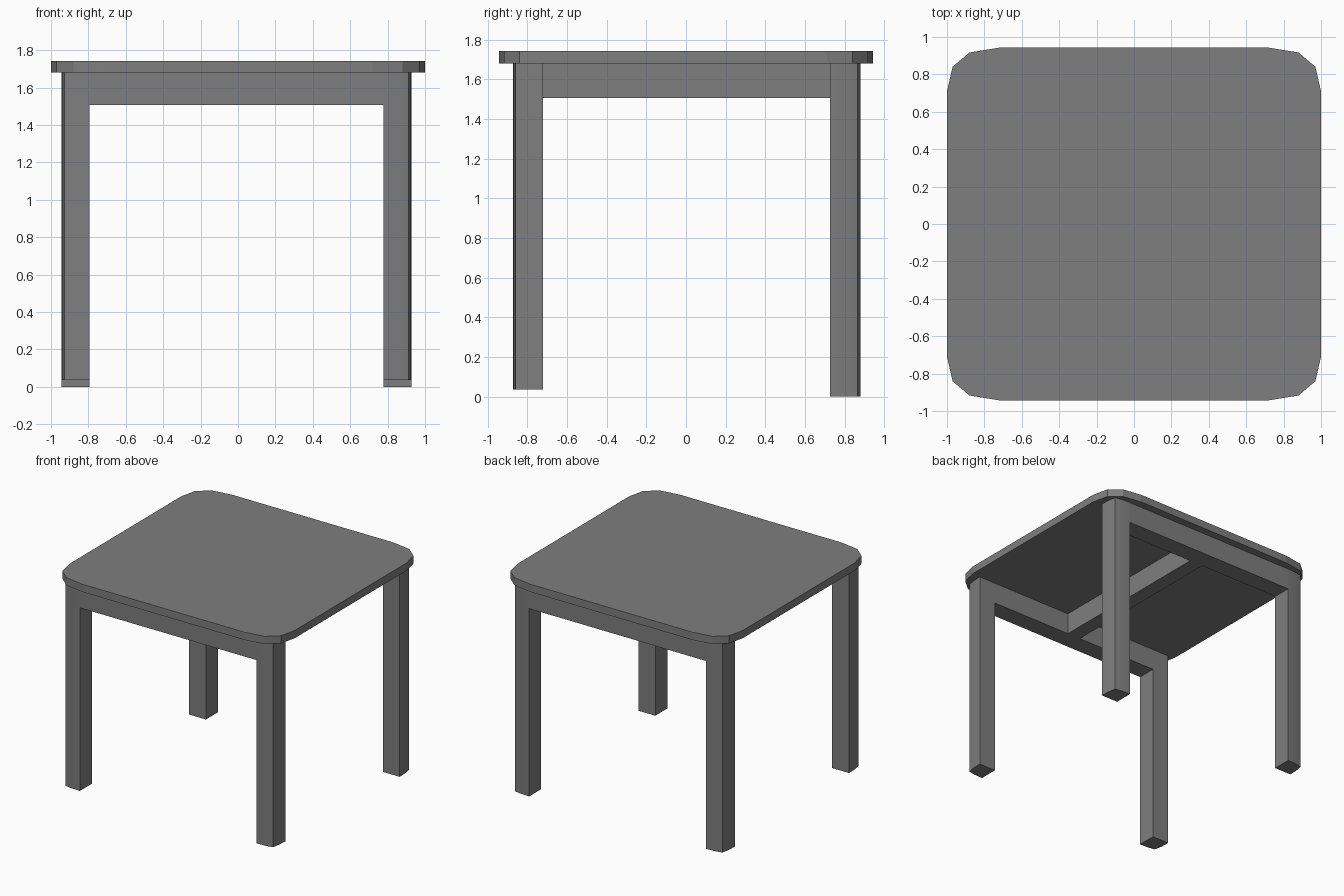
import bpy, bmesh

if "Cube" in bpy.data.objects:
    bpy.data.objects.remove(bpy.data.objects["Cube"])

APRON_Z, TOP_Z, HEIGHT = 1.507, 1.68, 1.742
CX = -0.008         # the frame sits slightly off the centre of the top

grey = bpy.data.materials.new("dark_grey")
grey.diffuse_color = (0.21, 0.21, 0.21, 1)
grey.use_nodes = True
grey.node_tree.nodes["Principled BSDF"].inputs["Base Color"].default_value = grey.diffuse_color


def prism(name, profile, z0, z1):
    """Extrude a flat outline from z0 to z1."""
    bm = bmesh.new()
    face = bm.faces.new([bm.verts.new((x, y, z0)) for x, y in profile])
    ext = bmesh.ops.extrude_face_region(bm, geom=[face])
    verts = [v for v in ext["geom"] if isinstance(v, bmesh.types.BMVert)]
    bmesh.ops.translate(bm, verts=verts, vec=(0, 0, z1 - z0))
    bmesh.ops.recalc_face_normals(bm, faces=bm.faces)
    mesh = bpy.data.meshes.new(name)
    bm.to_mesh(mesh)
    bm.free()
    mesh.materials.append(grey)
    obj = bpy.data.objects.new(name, mesh)
    bpy.context.collection.objects.link(obj)
    return obj


def box(name, x0, x1, y0, y1, z0, z1):
    return prism(name, [(x0, y0), (x1, y0), (x1, y1), (x0, y1)], z0, z1)


# Table top with faceted corners
corner = [(1.0, 0.71), (0.97, 0.84), (0.88, 0.917), (0.72, 0.943)]
outline = []
for sx, sy in ((1, 1), (-1, 1), (-1, -1), (1, -1)):
    pts = [(sx * x, sy * y) for x, y in corner]
    outline += pts if sx * sy > 0 else pts[::-1]
prism("table_top", outline, TOP_Z, HEIGHT)

# Legs, outer faces slightly bowed; the front pair ends a little higher
leg = [(0.785, 0.723), (0.935, 0.723), (0.932, 0.80), (0.92, 0.862),
       (0.86, 0.873), (0.785, 0.876)]
for side, sx in (("left", -1), ("right", 1)):
    for end, sy, foot in (("front", -1, 0.037), ("back", 1, 0.0)):
        obj = prism(f"{end}_{side}_leg",
                    [(CX + sx * x, sy * y + 0.003) for x, y in leg], foot, TOP_Z)
        bpy.context.view_layer.objects.active = obj
        obj.select_set(True)
        bpy.ops.object.shade_smooth_by_angle()
        obj.select_set(False)

# Front and back aprons between the legs, joined by one central beam
box("front_apron", CX - 0.785, CX + 0.785, -0.873, -0.72, APRON_Z, TOP_Z)
box("back_apron", CX - 0.785, CX + 0.785, 0.726, 0.879, APRON_Z, TOP_Z)
box("central_beam", CX - 0.06, CX + 0.06, -0.72, 0.726, APRON_Z, TOP_Z)
